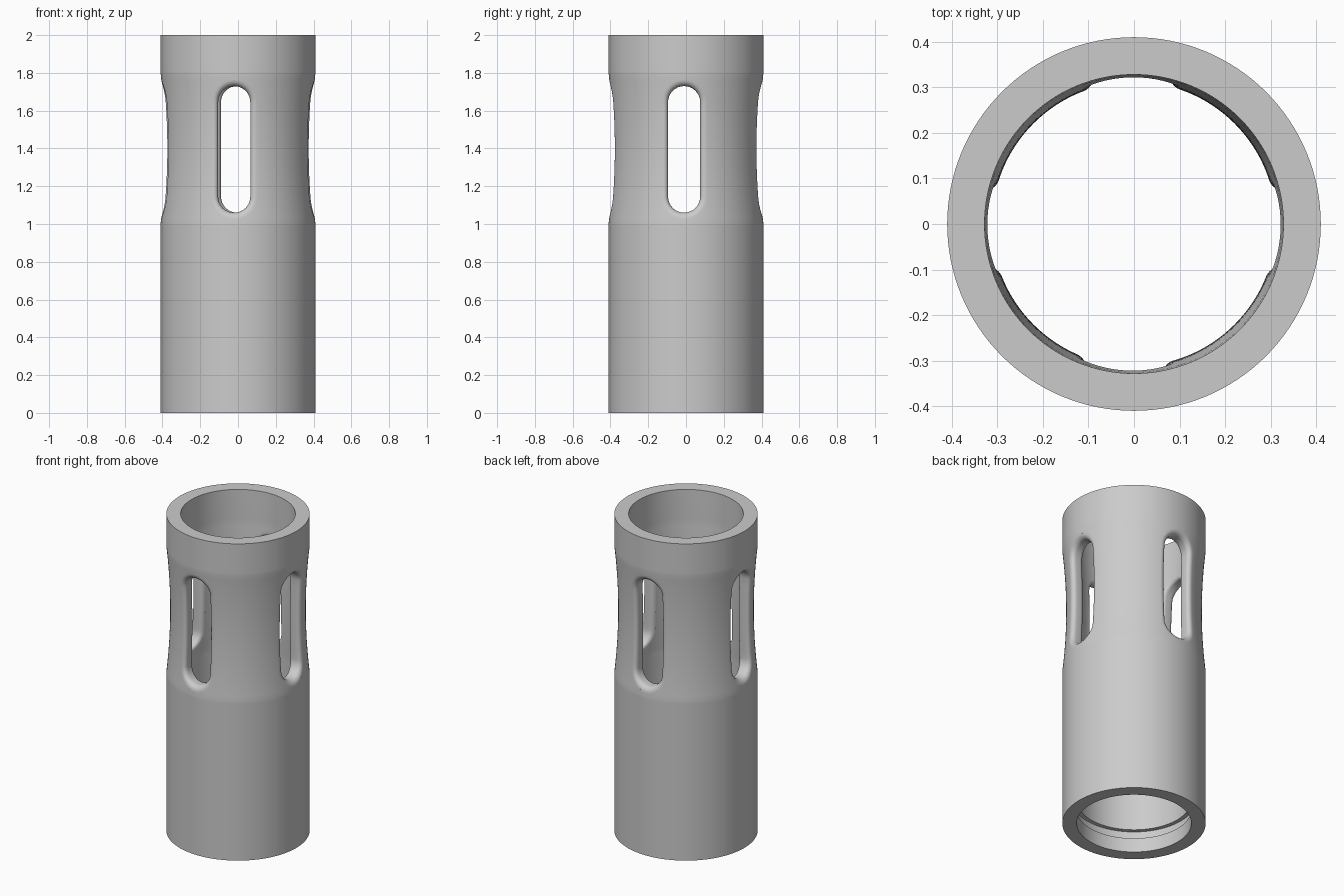
import bpy, bmesh, math
from mathutils import Matrix

cube = bpy.data.objects.get("Cube")
if cube:
    bpy.data.objects.remove(cube, do_unlink=True)

metal = bpy.data.materials.new("plain_grey")
metal.use_nodes = True
GREY = (0.6, 0.6, 0.6, 1)
metal.diffuse_color = GREY
metal.node_tree.nodes["Principled BSDF"].inputs["Base Color"].default_value = GREY

R_OUT, R_IN = 0.41, 0.325
NECK_LOW, NECK_HIGH = 1.0, 1.8
SEGMENTS = 128


def waist(z):
    """Inward curve of the neck, 1 at its middle and 0 at its ends."""
    t = (z - (NECK_LOW + NECK_HIGH) / 2) / ((NECK_HIGH - NECK_LOW) / 2)
    return max(0, 1 - t * t)


def outer(z):
    return R_OUT - 0.022 * waist(z)


def inner(z):
    return R_IN - 0.013 * waist(z)


def loft(name, rings, closed):
    """Skin equal rings of points; join last to first, or cap both ends."""
    bm = bmesh.new()
    loops = [[bm.verts.new(p) for p in ring] for ring in rings]
    pairs = list(zip(loops, loops[1:]))
    if closed:
        pairs.append((loops[-1], loops[0]))
    else:
        bm.faces.new(loops[0])
        bm.faces.new(loops[-1])
    for a, b in pairs:
        for i in range(len(a)):
            j = (i + 1) % len(a)
            bm.faces.new((a[i], a[j], b[j], b[i]))
    bmesh.ops.recalc_face_normals(bm, faces=bm.faces)
    mesh = bpy.data.meshes.new(name)
    bm.to_mesh(mesh)
    bm.free()
    mesh.materials.append(metal)
    ob = bpy.data.objects.new(name, mesh)
    bpy.context.collection.objects.link(ob)
    return ob


# Tube wall: outside going up, inside going down, retaining groove at the base
STEPS = 24
heights = [NECK_LOW + (NECK_HIGH - NECK_LOW) * i / STEPS for i in range(STEPS + 1)]
heights = [NECK_LOW - 0.01] + heights + [NECK_HIGH + 0.01]
profile = [(R_OUT, 0)] + [(outer(z), z) for z in heights] + [(R_OUT, 2), (R_IN + 0.003, 2)]
profile += [(inner(z), z) for z in reversed(heights)]
profile += [(R_IN, 0.145), (0.35, 0.145), (0.35, 0.09), (0.328, 0.09), (0.328, 0)]
angles = [math.tau * i / SEGMENTS for i in range(SEGMENTS)]
tube = loft("slotted_tube",
            [[(r * math.cos(a), r * math.sin(a), z) for a in angles] for r, z in profile],
            True)

# Rounded slot cutters, flared where they meet the wall's two surfaces
HALF_W, SLOT_LOW, SLOT_HIGH = 0.085, 1.06, 1.73
OUT_ROUND, IN_ROUND = 0.032, 0.02


def slot_ring(centre, grow, depth):
    """Stadium outline enlarged by grow; depth gives distance from the axis."""
    ring = []
    for end, mid in ((0, SLOT_HIGH - HALF_W), (math.pi, SLOT_LOW + HALF_W)):
        for i in range(17):
            a = end + math.pi * i / 16
            x = centre + (HALF_W + grow) * math.cos(a)
            z = mid + (HALF_W + grow) * math.sin(a)
            ring.append((x, z))
        # Points along the straight side, so it follows the neck curve
        side = centre + (HALF_W + grow) * math.cos(end + math.pi)
        other = SLOT_LOW + HALF_W if end == 0 else SLOT_HIGH - HALF_W
        ring += [(side, mid + (other - mid) * i / 12) for i in range(1, 12)]
    return [(x, -depth(x, z), z) for x, z in ring]


def skin(radius, shift):
    return lambda x, z: math.sqrt(radius(z) ** 2 - x * x) + shift


ROUND_STEPS = 6
for name, turn, centre in (("front", 0, -0.02), ("left", 90, -0.01),
                           ("back", 180, 0.005), ("right", 270, 0.01)):
    rings = [slot_ring(centre, IN_ROUND + 0.002, skin(inner, -0.06))]
    for i in range(ROUND_STEPS + 1):
        a = math.pi / 2 * i / ROUND_STEPS
        rings.append(slot_ring(centre, IN_ROUND * (1 - math.sin(a)),
                               skin(inner, IN_ROUND * (1 - math.cos(a)))))
    for i in range(ROUND_STEPS + 1):
        a = math.pi / 2 * i / ROUND_STEPS
        rings.append(slot_ring(centre, OUT_ROUND * (1 - math.cos(a)),
                               skin(outer, -OUT_ROUND * (1 - math.sin(a)))))
    rings.append(slot_ring(centre, OUT_ROUND + 0.002, skin(outer, 0.06)))
    cutter = loft(name + "_slot_cutter", rings, False)
    cutter.data.transform(Matrix.Rotation(math.radians(turn), 4, "Z"))
    cutter.hide_render = True
    cutter.hide_set(True)
    cut = tube.modifiers.new(name + "_slot", "BOOLEAN")
    cut.operation = "DIFFERENCE"
    cut.solver = "EXACT"
    cut.object = cutter

# Apply the cuts, then smooth the round surfaces and keep the rims sharp
bpy.ops.object.select_all(action="DESELECT")
bpy.context.view_layer.objects.active = tube
tube.select_set(True)
for mod in list(tube.modifiers):
    bpy.ops.object.modifier_apply(modifier=mod.name)
for ob in [o for o in bpy.data.objects if o.name.endswith("_slot_cutter")]:
    bpy.data.objects.remove(ob, do_unlink=True)
bpy.ops.object.shade_smooth_by_angle(angle=math.radians(35))
